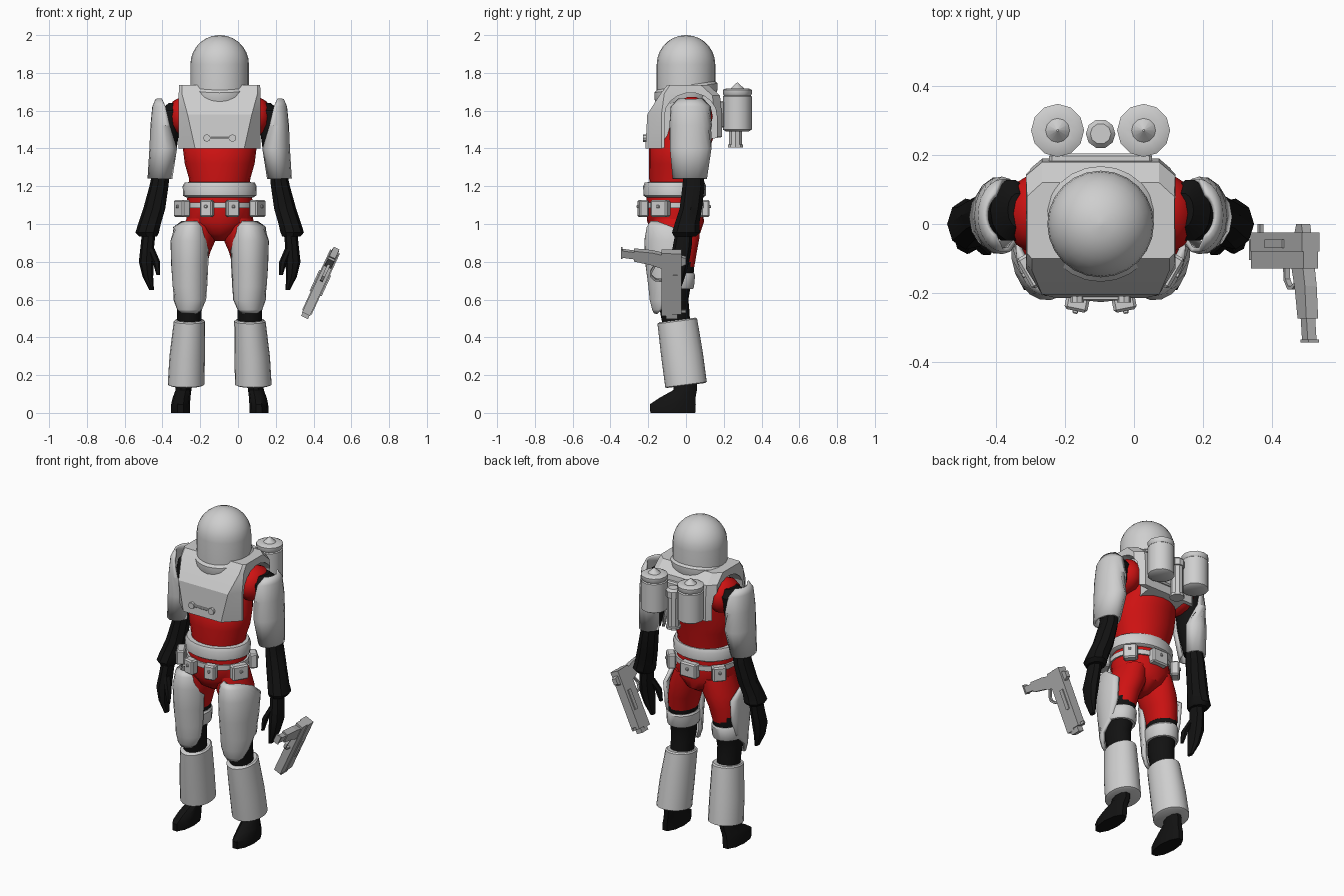
import bpy, bmesh, math
from mathutils import Matrix, Vector

CX = -0.097  # centre line of the figure


def material(name, rgb):
    m = bpy.data.materials.new(name)
    m.diffuse_color = (*rgb, 1)
    return m


ARMOUR = material("armour_grey", (0.62, 0.62, 0.62))
RED = material("suit_red", (0.62, 0.006, 0.006))
BLACK = material("glove_black", (0.006, 0.006, 0.006))
METAL = material("weapon_grey", (0.45, 0.45, 0.45))


def finish(name, bm, mat, angle=35):
    bmesh.ops.recalc_face_normals(bm, faces=bm.faces)
    me = bpy.data.meshes.new(name)
    bm.to_mesh(me)
    bm.free()
    ob = bpy.data.objects.new(name, me)
    bpy.context.collection.objects.link(ob)
    me.materials.append(mat)
    bpy.ops.object.select_all(action='DESELECT')
    ob.select_set(True)
    bpy.context.view_layer.objects.active = ob
    if angle:
        bpy.ops.object.shade_smooth_by_angle(angle=math.radians(angle))
    return ob


def skin(name, rings, mat, closed=True, angle=35):
    """Join rows of points into a surface; closed rows are capped."""
    bm = bmesh.new()
    rows = [[bm.verts.new(p) for p in r] for r in rings]
    n = len(rows[0])
    for a, b in zip(rows, rows[1:]):
        for i in range(n if closed else n - 1):
            j = (i + 1) % n
            bm.faces.new((a[i], a[j], b[j], b[i]))
    if closed:
        bm.faces.new(rows[0])
        bm.faces.new(rows[-1])
    return finish(name, bm, mat, angle)


def loft(name, rings, mat, s=1, n=14, tilt=0.0):
    """Rings are (x, y, z, rx, ry), x measured from the centre line."""
    rows = []
    for x, y, z, rx, ry in rings:
        row = []
        for i in range(n):
            a = 2 * math.pi * i / n
            row.append((CX + s * (x + rx * math.cos(a)), y + ry * math.sin(a),
                        z + tilt * ry * math.sin(a)))
        rows.append(row)
    return skin(name, rows, mat)


def shell(name, rings, s, thick, n=13):
    """Open plate: rings are (x, y, z, rx, ry, start, end) in degrees."""
    rows = []
    for x, y, z, rx, ry, a0, a1 in rings:
        angles = [math.radians(a0 + (a1 - a0) * i / (n - 1)) for i in range(n)]
        rows.append([(CX + s * (x + rx * math.cos(a)), y + ry * math.sin(a), z) for a in angles])
    ob = skin(name, rows, ARMOUR, closed=False)
    mod = ob.modifiers.new("thickness", 'SOLIDIFY')
    mod.thickness, mod.offset = thick, 0
    return ob


def box(name, loc, size, rot=0, mat=ARMOUR, bevel=0.008):
    bm = bmesh.new()
    M = Matrix.Translation((CX + loc[0], loc[1], loc[2])) @ Matrix.Rotation(rot, 4, 'Z')
    bmesh.ops.create_cube(bm, size=1, matrix=M @ Matrix.Diagonal((*size, 1)))
    bmesh.ops.bevel(bm, geom=bm.edges[:], offset=bevel, segments=1, affect='EDGES')
    return finish(name, bm, mat)


def prism(name, a, b, mat, angle=0):
    """Solid between two matching polygons."""
    return skin(name, [a, b], mat, angle=angle)


# Helmet: straight wall, round dome and a tilted collar
dome = [(0, 0, 1.68, 0.155, 0.155)]
for k in range(8):
    t = math.radians(k * 12.5)
    dome.append((0, 0, 1.845 + 0.155 * math.sin(t), 0.155 * math.cos(t), 0.155 * math.cos(t)))
dome.append((0, 0, 2.0, 0.004, 0.004))
loft("helmet", dome, ARMOUR, n=24)
loft("helmet_collar", [(0, 0, 1.65, .155, .155), (0, 0, 1.69, .168, .168), (0, 0, 1.72, .168, .168),
                       (0, 0, 1.735, .153, .153)], ARMOUR, n=24, tilt=0.15)

# Chest armour: faceted block with arched arm openings
def section(zf, zb, yf, wf, ys, w, yb, wb):
    half = [(wf, yf, zf), (w, ys, zf), (w, yb - 0.04, zb), (wb, yb, zb)]
    return [(CX + x, y, z) for x, y, z in half] + [(CX - x, y, z) for x, y, z in reversed(half)]


chest = skin("chest_armour", [section(1.40, 1.46, -.215, .13, -.13, .217, .19, .17),
                              section(1.58, 1.58, -.205, .17, -.13, .217, .19, .17),
                              section(1.69, 1.68, -.135, .20, -.115, .217, .18, .17),
                              section(1.735, 1.735, -.10, .20, -.085, .214, .12, .17)], ARMOUR, angle=25)
arch = [(-.115, 1.30), (-.115, 1.56)] + [
    (.025 - .14 * math.cos(math.radians(a)), 1.57 + .125 * math.sin(math.radians(a)))
    for a in range(20, 161, 20)] + [(.165, 1.56), (.165, 1.30)]
for s, side in ((1, "left"), (-1, "right")):
    cut = prism(side + "_arm_cutter", [(CX + s * .13, y, z) for y, z in arch],
                [(CX + s * .4, y, z) for y, z in arch], BLACK)
    cut.hide_render = True
    cut.hide_set(True)
    mod = chest.modifiers.new("arm_opening", 'BOOLEAN')
    mod.operation, mod.object, mod.solver = 'DIFFERENCE', cut, 'EXACT'

# Chest studs joined by a thin bar
def disc(name, x, z, r, y0, y1):
    ring = [(r * math.cos(i * math.pi / 4), r * math.sin(i * math.pi / 4)) for i in range(8)]
    return prism(name, [(CX + x + a, y0, z + b) for a, b in ring],
                 [(CX + x + a, y1, z + b) for a, b in ring], ARMOUR)


for x in (-.068, .068):
    disc("chest_stud", x, 1.455, .02, -.20, -.228)
box("chest_bar", (0, -.215, 1.455), (.12, .012, .012), bevel=.002)

# Torso, waistband and pelvis
loft("torso", [(0, -.05, 1.18, .16, .14), (0, -.05, 1.24, .162, .145), (0, -.04, 1.32, .185, .155),
               (0, -.035, 1.40, .195, .16), (0, .0, 1.47, .175, .15), (0, .02, 1.62, .165, .13),
               (0, .02, 1.69, .13, .10)], RED, n=20)
loft("waistband", [(0, -.06, 1.14, .175, .15), (0, -.06, 1.15, .194, .165), (0, -.06, 1.20, .196, .167),
                   (0, -.06, 1.22, .185, .158), (0, -.06, 1.222, .15, .13)], ARMOUR, n=24)
loft("pelvis", [(0, -.05, .91, .03, .06), (0, -.05, .95, .10, .125), (0, -.055, 1.01, .175, .15),
                (0, -.06, 1.09, .178, .15), (0, -.06, 1.15, .17, .148)], RED, n=20)
loft("belt", [(0, -.06, 1.085, .186, .16), (0, -.06, 1.115, .186, .16)], ARMOUR, n=24)

# Belt pouches with a stud on each front face
pouches = [(0, .10, 0.0, .11)]
for s in (1, -1):
    pouches += [(s * .068, -.228, s * .2, .068), (s * .20, -.135, s * 1.05, .10), (s * .165, .05, s * 2.3, .08)]
for x, y, r, w in pouches:
    box("belt_pouch", (x, y, 1.082), (w, .05, .09), r)
    out = -1 if y < .07 else 1
    d = Vector((-math.sin(r), math.cos(r))) * .026 * out
    box("pouch_stud", (x + d.x, y + d.y, 1.092), (.016, .014, .016), r, bevel=.003)

# Back plate and tanks
box("tank_mount", (0, .19, 1.58), (.30, .03, .14))
for x in (-.125, .125):
    loft("large_tank", [(x, .272, 1.49, .06, .06), (x, .272, 1.50, .077, .077), (x, .272, 1.675, .077, .077),
                        (x, .272, 1.68, .071, .071), (x, .272, 1.69, .077, .077), (x, .272, 1.71, .077, .077),
                        (x, .272, 1.718, .06, .06), (x, .272, 1.718, .035, .035),
                        (x, .272, 1.748, .003, .003)], ARMOUR, n=12)
loft("small_tank", [(0, .262, 1.405, .043, .043), (0, .262, 1.42, .043, .043), (0, .262, 1.422, .036, .036),
                    (0, .262, 1.60, .036, .036), (0, .262, 1.602, .043, .043), (0, .262, 1.64, .043, .043),
                    (0, .262, 1.655, .03, .03)], ARMOUR, n=10)

for s, side in ((1, "left_"), (-1, "right_")):
    # Arm: red shoulder, black sleeve, armour shell and glove
    loft(side + "shoulder", [(.19, .03, 1.57 + .105 * math.sin(t), .088 * math.cos(t), .115 * math.cos(t))
                             for t in [math.radians(a) for a in (-80, -50, -25, 0, 25, 50, 80)]], RED, s)
    loft(side + "upper_arm", [(.24, .04, 1.64, .03, .05), (.26, .04, 1.60, .06, .09), (.275, .035, 1.50, .062, .085),
                              (.285, .03, 1.40, .058, .075), (.31, .035, 1.25, .05, .06)], BLACK, s)
    shell(side + "arm_armour", [(.275, .025, 1.66, .058, .07, -60, 60), (.28, .025, 1.62, .07, .10, -85, 85),
                                (.29, .025, 1.52, .070, .106, -110, 110), (.295, .025, 1.40, .070, .106, -155, 155),
                                (.315, .02, 1.24, .06, .085, -165, 165)], s, .014)
    loft(side + "forearm", [(.305, .04, 1.30, .045, .05), (.32, .04, 1.20, .052, .06), (.345, .025, 1.08, .06, .06),
                            (.37, .005, 1.0, .062, .066), (.382, 0, .955, .064, .075),
                            (.378, -.005, .935, .05, .06)], BLACK, s, n=9)
    loft(side + "hand", [(.375, -.01, .96, .036, .045), (.383, -.02, .88, .036, .05), (.388, -.035, .80, .04, .052),
                         (.38, -.045, .72, .028, .04), (.36, -.05, .65, .012, .02)], BLACK, s, n=8)
    loft(side + "thumb", [(.365, -.04, .87, .02, .025), (.335, -.07, .80, .02, .022),
                          (.325, -.08, .73, .01, .012)], BLACK, s, n=6)

    # Leg: red thigh, black knee, strap, plates and boot
    loft(side + "thigh", [(.152, -.055, .765, .08, .10), (.14, -.055, .85, .09, .115), (.115, -.05, .93, .10, .125),
                          (.09, -.05, 1.03, .085, .125)], RED, s)
    loft(side + "knee", [(.16, -.05, .46, .065, .075), (.16, -.06, .54, .065, .08), (.16, -.07, .60, .07, .085),
                         (.157, -.06, .66, .072, .085), (.154, -.055, .72, .079, .097),
                         (.152, -.055, .80, .081, .102)], BLACK, s)
    loft(side + "knee_strap", [(.156, -.06, .655, .084, .098), (.156, -.06, .665, .09, .104),
                               (.154, -.06, .73, .09, .11), (.154, -.06, .74, .083, .104)], ARMOUR, s, n=18)
    shell(side + "thigh_armour", [(.155, -.07, 1.01, .06, .11, -125, -50), (.155, -.07, .98, .082, .13, -145, 0),
                                  (.157, -.07, .91, .094, .142, -165, 40), (.157, -.075, .78, .09, .13, -165, 40),
                                  (.156, -.08, .67, .083, .11, -165, 30), (.156, -.085, .60, .08, .098, -160, -10),
                                  (.158, -.085, .55, .068, .085, -145, -30),
                                  (.16, -.085, .53, .055, .075, -125, -55)], s, .02)
    loft(side + "shin_armour", [(.178, 0, .145, .085, .10), (.178, 0, .15, .097, .11), (.172, -.02, .30, .094, .11),
                                (.16, -.046, .485, .083, .105), (.16, -.046, .492, .075, .095)],
         ARMOUR, s, n=20, tilt=.13)
    loft(side + "boot", [(.208, -.07, 0, .05, .125), (.207, -.07, .045, .05, .128), (.202, -.045, .08, .047, .10),
                         (.192, -.005, .12, .042, .066), (.185, .0, .20, .042, .06)], BLACK, s, n=10)

# Sidearm: profiles in its own length/height plane, given a thickness
GUN = Matrix(((.42, 0, -.907, .352), (0, 1, 0, 0), (.907, 0, .42, .505), (0, 0, 0, 1)))


def gun_part(name, profile, w):
    return prism(name, [GUN @ Vector((u, v, -w)) for u, v in profile],
                 [GUN @ Vector((u, v, w)) for u, v in profile], METAL)


def rect(u0, u1, v0, v1):
    return [(u0, v0), (u1, v0), (u1, v1), (u0, v1)]


gun_part("gun_frame", rect(.02, .385, -.13, -.075), .023)
gun_part("gun_slide", rect(.03, .385, -.08, -.025), .028)
gun_part("gun_barrel", rect(0, .12, -.105, -.045), .02)
gun_part("gun_front_sight", rect(.03, .045, -.03, 0), .006)
gun_part("gun_rear_sight", [(.30, -.03), (.36, -.03), (.35, 0), (.315, 0)], .014)
gun_part("gun_side_rail", rect(.14, .26, -.07, -.045), .035)
gun_part("gun_grip", [(.29, -.12), (.37, -.12), (.385, -.18), (.395, -.275), (.335, -.275), (.315, -.19)], .019)
gun_part("gun_magazine", [(.345, -.27), (.385, -.27), (.395, -.34), (.355, -.34)], .014)
gun_part("gun_magazine_base", rect(.35, .405, -.345, -.336), .017)
guard = [(.21, -.125), (.215, -.165), (.24, -.19), (.27, -.19), (.315, -.165), (.312, -.155),
         (.265, -.18), (.245, -.18), (.226, -.16), (.222, -.125)]
gun_part("gun_trigger_guard", guard, .008)
